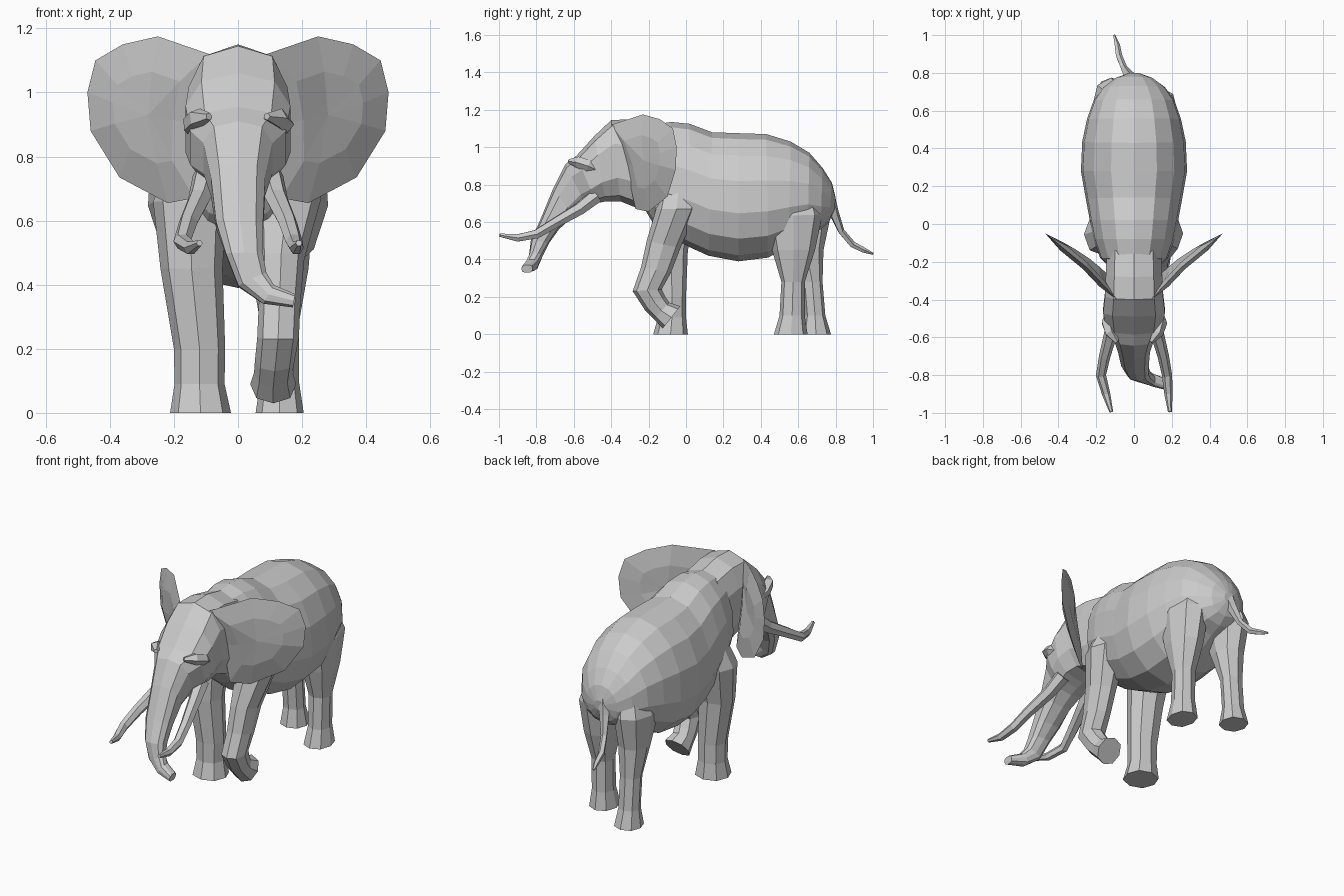
import bpy, bmesh
from math import sin, cos, pi, radians
from mathutils import Vector


def make(name, bm):
    bmesh.ops.recalc_face_normals(bm, faces=bm.faces)
    mesh = bpy.data.meshes.new(name)
    bm.to_mesh(mesh)
    bm.free()
    obj = bpy.data.objects.new(name, mesh)
    bpy.context.collection.objects.link(obj)
    return obj


def skin(name, rings):
    """Join rings of points into a closed, flat-shaded shell."""
    bm = bmesh.new()
    loops = [[bm.verts.new(p) for p in r] for r in rings]
    n = len(loops[0])
    for a, b in zip(loops, loops[1:]):
        for i in range(n):
            j = (i + 1) % n
            bm.faces.new((a[i], a[j], b[j], b[i]))
    bm.faces.new(loops[0])
    bm.faces.new(loops[-1])
    return make(name, bm)


def loft(name, rows, n=8, full=0.9, egg=0.0):
    """Row: centre x, half width, (y, z) of one edge, (y, z) of the other, optional roll."""
    def power(v):
        return abs(v) ** full * (1 if v > 0 else -1)
    rings = []
    for x, rx, y1, z1, y2, z2, *roll in rows:
        t = radians(roll[0]) if roll else 0
        mid = Vector((x, (y1 + y2) / 2, (z1 + z2) / 2))
        up = Vector((0, (y1 - y2) / 2, (z1 - z2) / 2))
        side = Vector((cos(t), 0, sin(t))) * rx
        ring = []
        for i in range(n):
            a = 2 * pi * i / n + pi / 2
            c, s = power(cos(a)), power(sin(a))
            ring.append(mid + side * c * (1 - egg * s) + up * s)
        rings.append(ring)
    return skin(name, rings)


def tube(name, pts, n=6):
    """Tapered tube through (x, y, z, radius) points."""
    ps = [Vector(p[:3]) for p in pts]
    rings = []
    for k, p in enumerate(ps):
        d = ps[min(k + 1, len(ps) - 1)] - ps[max(k - 1, 0)]
        q = d.to_track_quat('Y', 'Z')
        rings.append([p + q @ Vector((cos(2 * pi * i / n), 0, sin(2 * pi * i / n))) * pts[k][3]
                      for i in range(n)])
    return skin(name, rings)


# Torso, chest to rump
loft("body", [
    (0, .10, -.27, 1.03, -.25, .72),
    (0, .18, -.18, 1.12, -.18, .60),
    (0, .215, -.08, 1.135, -.08, .52),
    (0, .235, .02, 1.125, .02, .465),
    (0, .255, .14, 1.08, .12, .42),
    (0, .282, .28, 1.075, .28, .39),
    (0, .275, .43, 1.07, .44, .41),
    (0, .25, .56, 1.03, .55, .47),
    (0, .215, .66, .97, .65, .53),
    (0, .165, .73, .89, .72, .56),
    (0, .10, .78, .81, .765, .60),
    (0, .03, .80, .73, .795, .67)], n=14, full=.92, egg=.08)

# Head flowing into the trunk, whose tip curls sideways
loft("head_and_trunk", [
    (0, .15, -.14, 1.12, -.16, .66),
    (0, .155, -.28, 1.15, -.25, .67),
    (0, .16, -.40, 1.145, -.35, .71),
    (0, .17, -.49, 1.06, -.43, .71),
    (0, .155, -.585, .955, -.48, .70),
    (0, .112, -.645, .91, -.53, .68),
    (0, .088, -.71, .78, -.60, .635),
    (.005, .076, -.78, .61, -.68, .56),
    (.02, .060, -.83, .50, -.73, .49),
    (.045, .050, -.84, .42, -.77, .41, 25),
    (.095, .035, -.86, .37, -.79, .37, 60),
    (.175, .022, -.88, .35, -.82, .35, 80)], n=10, full=.75)

# Standing front leg
loft("front_leg_left", [
    (-.11, .07, -.12, .85, .06, .85),
    (-.15, .115, -.17, .66, .06, .66),
    (-.145, .097, -.17, .45, .01, .45),
    (-.12, .08, -.15, .20, 0, .20),
    (-.12, .078, -.15, .09, 0, .09),
    (-.117, .095, -.175, 0, .01, 0)])

# Lifted front leg, folded at the knee
loft("front_leg_right", [
    (.11, .07, -.12, .85, .06, .85),
    (.155, .105, -.16, .67, .06, .67),
    (.135, .072, -.21, .50, -.03, .46),
    (.13, .065, -.24, .36, -.08, .33),
    (.125, .065, -.285, .23, -.13, .24),
    (.115, .062, -.22, .13, -.11, .20),
    (.11, .06, -.17, .08, -.09, .17),
    (.11, .072, -.125, .03, -.03, .15)])

# Hind legs, one a step behind the other
loft("hind_leg_right", [
    (.09, .06, .48, .85, .66, .85),
    (.13, .105, .42, .63, .73, .64),
    (.13, .09, .46, .45, .69, .45),
    (.13, .06, .51, .28, .635, .28),
    (.13, .06, .50, .10, .635, .10),
    (.13, .075, .47, 0, .65, 0)])
loft("hind_leg_left", [
    (-.09, .06, .52, .85, .71, .82),
    (-.12, .10, .48, .63, .775, .64),
    (-.12, .08, .55, .45, .735, .45),
    (-.12, .06, .62, .28, .73, .28),
    (-.12, .06, .635, .10, .745, .10),
    (-.12, .075, .615, 0, .775, 0)])

# Tail
tube("tail", [(-.01, .765, .73, .035), (-.03, .79, .65, .028), (-.055, .83, .55, .018),
              (-.08, .89, .48, .018), (-.09, .95, .45, .015), (-.105, 1.0, .43, .006)], n=5)

# Ears: lens-shaped fans sharing a thin rim
rim = [Vector(p) for p in (
    (.09, -.40, 1.12), (.25, -.23, 1.175), (.36, -.14, 1.15), (.445, -.07, 1.10),
    (.47, -.05, 1.0), (.46, -.055, .88), (.37, -.10, .735), (.22, -.20, .655),
    (.135, -.27, .67), (.13, -.32, .90))]
centre = Vector((.27, -.21, .93))

for label, s in (("left", -1), ("right", 1)):
    flip = Vector((s, 1, 1))
    bm = bmesh.new()
    edge = [bm.verts.new(p * flip) for p in rim]
    for bulge in (-.018, .018):
        off = Vector((-.6 * bulge, bulge, 0))
        inner = [bm.verts.new((p.lerp(centre, .45) + off) * flip) for p in rim]
        hub = bm.verts.new((centre + off) * flip)
        for i in range(len(rim)):
            j = (i + 1) % len(rim)
            bm.faces.new((edge[i], edge[j], inner[j], inner[i]))
            bm.faces.new((inner[i], inner[j], hub))
    make("ear_" + label, bm)

    # Tusks curve out, forward and slightly up
    tip = -.12 if s < 0 else .19
    tube("tusk_" + label, [
        (s * .10, -.48, .74, .042), (s * .12, -.57, .67, .036), (s * .155, -.70, .595, .03),
        (s * .175, -.80, .535, .027), ((tip + s * .175) / 2, -.90, .515, .022),
        (tip, -.995, .53, .01)])

    # Brow ridges over the eyes
    tube("brow_" + label, [
        (s * .09, -.625, .925, .012), (s * .125, -.575, .92, .032),
        (s * .142, -.52, .90, .034), (s * .14, -.46, .87, .012)], n=5)
